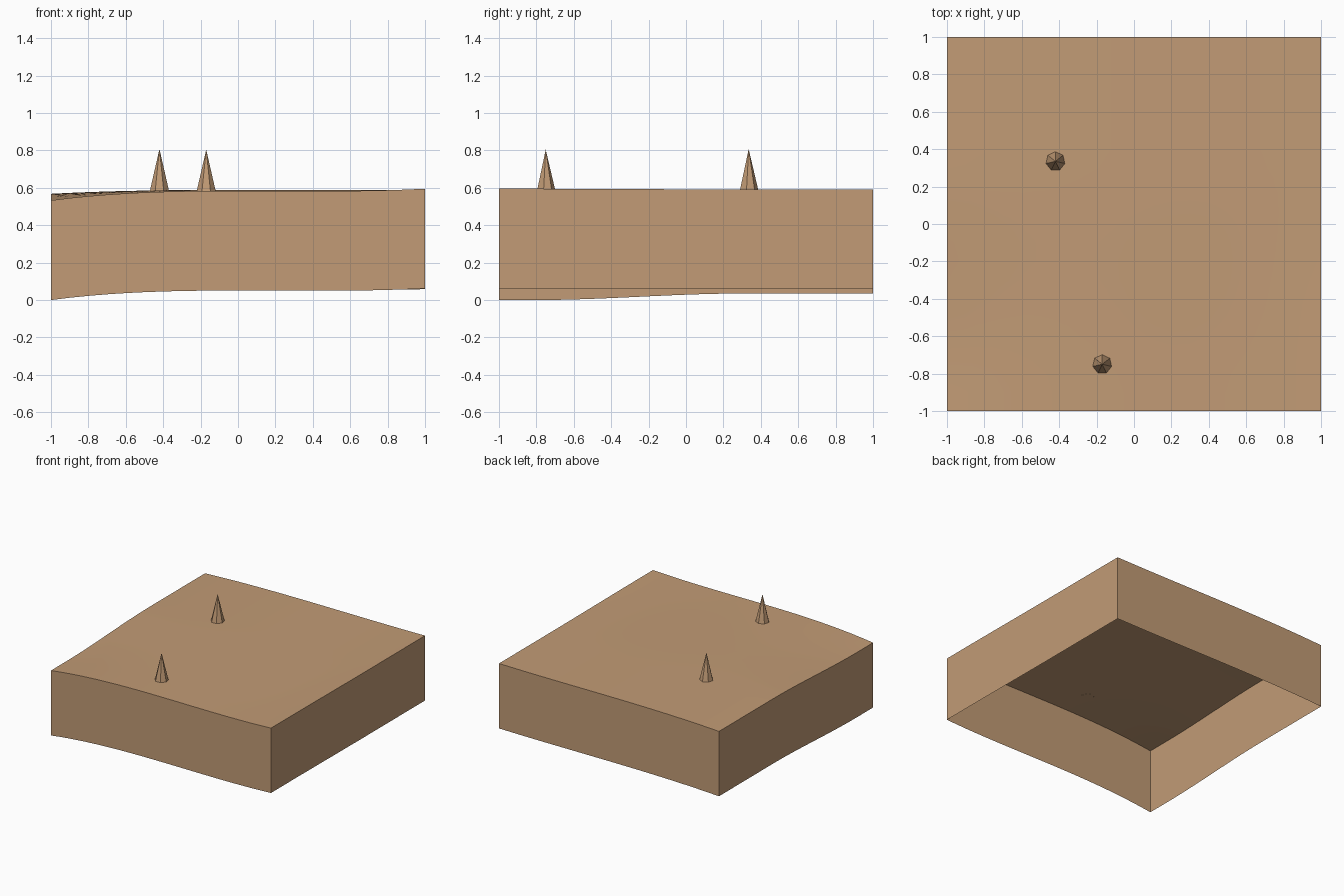
import bpy
import bmesh
import math

cube = bpy.data.objects.get("Cube")
if cube:
    bpy.data.objects.remove(cube, do_unlink=True)

WALL = 0.533   # height of the side walls
CELLS = 20     # ground grid resolution

tan = bpy.data.materials.new("sandy tan")
tan.use_nodes = True
colour = (0.54, 0.33, 0.18, 1)
tan.diffuse_color = colour
tan.node_tree.nodes["Principled BSDF"].inputs["Base Color"].default_value = colour


def ground_height(x, y):
    """Gentle slope that drops towards the front right corner."""
    t = min(max((y + 0.8) / 1.1, 0), 1)
    t = t * t * (3 - 2 * t)
    front = 0.584 - 0.02 * x**2 + 0.031 * x**3
    back = 0.589 - 0.0095 * x**2 + 0.0115 * x**3
    return front + (back - front) * t


def add_object(name, bm):
    mesh = bpy.data.meshes.new(name)
    bm.to_mesh(mesh)
    bm.free()
    mesh.materials.append(tan)
    obj = bpy.data.objects.new(name, mesh)
    bpy.context.collection.objects.link(obj)
    return obj


# Ground tile: rolling top with walls hanging from its border, open underneath
bm = bmesh.new()
bmesh.ops.create_grid(bm, x_segments=CELLS, y_segments=CELLS, size=1)
for v in bm.verts:
    v.co.z = ground_height(v.co.x, v.co.y)
for f in bm.faces:
    f.smooth = True
border = [e for e in bm.edges if e.is_boundary]
skirt = bmesh.ops.extrude_edge_only(bm, edges=border)["geom"]
for item in skirt:
    if isinstance(item, bmesh.types.BMVert):
        item.co.z -= WALL
for f in bm.faces:
    f.normal_update()
    centre = f.calc_center_median()
    outward = centre.copy()
    outward.z = 0
    if abs(f.normal.z) < 0.5:
        f.smooth = False
        if f.normal.dot(outward) < 0:
            f.normal_flip()
for e in bm.edges:
    if len(e.link_faces) == 2 and e.calc_face_angle() > math.radians(40):
        e.smooth = False
add_object("ground_tile", bm)

# Seven-sided spikes standing on the ground
for name, x, y in (("back_spike", -0.42, 0.335), ("front_spike", -0.17, -0.75)):
    bm = bmesh.new()
    bmesh.ops.create_cone(bm, cap_ends=True, segments=7, radius1=0.052,
                          radius2=0, depth=0.222)
    bmesh.ops.remove_doubles(bm, verts=bm.verts, dist=0.0001)
    # Turn one corner towards the back
    corner = max((v for v in bm.verts if v.co.z < 0), key=lambda v: v.co.y)
    turn = math.pi / 2 - math.atan2(corner.co.y, corner.co.x)
    spike = add_object(name, bm)
    spike.rotation_euler.z = turn
    spike.location = (x, y, ground_height(x, y) + 0.11)
